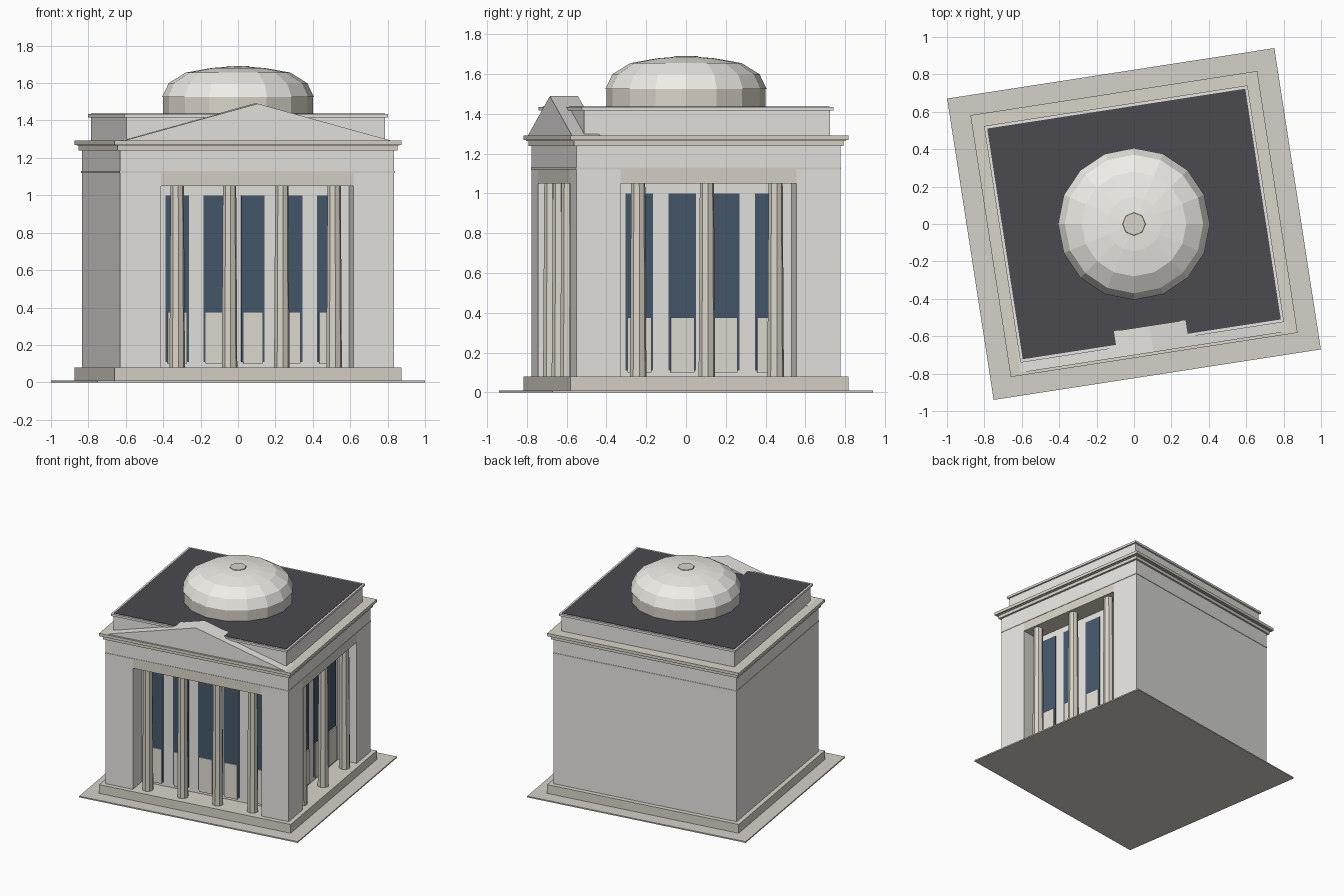
import bpy, bmesh, math
from mathutils import Matrix

if "Cube" in bpy.data.objects:
    bpy.data.objects.remove(bpy.data.objects["Cube"])

ROT = Matrix.Rotation(math.radians(8.77), 4, 'Z')  # whole building is turned on the plot


def mat(name, r, g, b):
    m = bpy.data.materials.new(name)
    m.diffuse_color = (r, g, b, 1)
    m.use_nodes = True
    m.node_tree.nodes["Principled BSDF"].inputs["Base Color"].default_value = m.diffuse_color
    return m


WALL = mat("pale_wall", .80, .79, .76)
STONE = mat("beige_stone", .70, .66, .58)
PAVE = mat("paving", .66, .63, .58)
ROOF = mat("dark_roof", .07, .07, .08)
GLASS = mat("dark_glass", .06, .10, .15)
PANEL = mat("panel", .76, .73, .65)
DOME = mat("dome_pale", .87, .85, .80)


def finish(name, bm, material, turn=True):
    bmesh.ops.recalc_face_normals(bm, faces=bm.faces)
    me = bpy.data.meshes.new(name)
    if turn:
        bm.transform(ROT)
    bm.to_mesh(me)
    bm.free()
    me.materials.append(material)
    ob = bpy.data.objects.new(name, me)
    bpy.context.collection.objects.link(ob)
    return ob


def box(name, x0, x1, y0, y1, z0, z1, material):
    bm = bmesh.new()
    bmesh.ops.create_cube(bm, size=1)
    bm.transform(Matrix.Translation(((x0 + x1) / 2, (y0 + y1) / 2, (z0 + z1) / 2))
                 @ Matrix.Diagonal((x1 - x0, y1 - y0, z1 - z0, 1)))
    return finish(name, bm, material)


def slab(name, hx, hy, z0, z1, material):
    return box(name, -hx, hx, -hy, hy, z0, z1, material)


def lathe(name, profile, n, material):
    bm = bmesh.new()
    rings = [[bm.verts.new((r * math.cos(2 * math.pi * i / n), r * math.sin(2 * math.pi * i / n), z))
              for i in range(n)] for r, z in profile]
    for a, b in zip(rings, rings[1:]):
        for i in range(n):
            j = (i + 1) % n
            bm.faces.new((a[i], a[j], b[j], b[i]))
    bm.faces.new(rings[0])
    bm.faces.new(rings[-1])
    return finish(name, bm, material, turn=False)


def column(name, x, y):
    bm = bmesh.new()
    bmesh.ops.create_cone(bm, cap_ends=True, segments=8, radius1=.042, radius2=.036, depth=.97)
    bm.transform(Matrix.Translation((x, y, .565)))
    return finish(name, bm, STONE)


HX, HY = .741, .672      # outer wall half sizes
BX, BY = .59, -.52       # recessed porch walls (right, front)

# paving and plinth
slab("ground_slab", .885, .815, 0, .01, PAVE)
slab("plinth", .776, .708, .01, .08, STONE)

# core and porch piers
box("core_walls", -HX, BX, BY, HY, .08, 1.12, WALL)
box("front_left_pier", -HX, -.52, -HY, BY, .08, 1.12, WALL)
box("corner_pier", .52, HX, -HY, -.447, .08, 1.12, WALL)
box("back_right_pier", BX, HX, .447, HY, .08, 1.12, WALL)

# lintels over the porches
box("front_lintel", -.52, .52, -HY, BY, 1.05, 1.12, STONE)
box("right_lintel", BX, HX, -.447, .447, 1.05, 1.12, STONE)

# entablature, cornice, attic, roof
slab("string_course", HX + .003, HY + .003, 1.12, 1.13, STONE)
slab("entablature", HX, HY, 1.13, 1.24, WALL)
slab("lower_cornice", .757, .686, 1.24, 1.265, STONE)
slab("upper_cornice", .776, .708, 1.27, 1.293, STONE)
slab("cornice_joint", .765, .696, 1.265, 1.27, STONE)
slab("attic", .70, .626, 1.293, 1.417, WALL)
slab("attic_cap", .713, .64, 1.417, 1.434, WALL)
slab("roof", .698, .624, 1.434, 1.437, ROOF)

# pediment prism
bm = bmesh.new()
tri = [(-.72, 1.293), (.72, 1.293), (0, 1.49)]
f, b = [[bm.verts.new((x, y, z)) for x, z in tri] for y in (-.693, -.55)]
bm.faces.new(f)
bm.faces.new(b)
for i in range(3):
    j = (i + 1) % 3
    bm.faces.new((f[i], f[j], b[j], b[i]))
finish("pediment", bm, WALL)

# columns
for i in range(4):
    column(f"front_column_{i + 1}", (i - 1.5) * .283, -.62)
for i in range(3):
    column(f"right_column_{i + 1}", .69, (i - 1) * .35)

# windows with lower panels
for i in range(5):
    c = (i - 2) * .205
    box(f"front_window_{i + 1}", c - .063, c + .063, BY - .006, BY + .01, .11, 1.0, GLASS)
    box(f"front_panel_{i + 1}", c - .052, c + .052, BY - .014, BY + .01, .10, .375, PANEL)
for i in range(4):
    c = (i - 1.5) * .22
    box(f"right_window_{i + 1}", BX - .01, BX + .006, c - .07, c + .07, .11, 1.0, GLASS)
    box(f"right_panel_{i + 1}", BX - .01, BX + .014, c - .06, c + .06, .10, .375, PANEL)

# drum, dome and cap
lathe("drum", [(.40, 1.435), (.40, 1.53)], 16, STONE)
lathe("dome", [(.406, 1.525), (.37, 1.60), (.28, 1.656), (.145, 1.68), (.06, 1.687)], 16, DOME)
lathe("dome_cap", [(.065, 1.68), (.06, 1.692)], 8, STONE)
